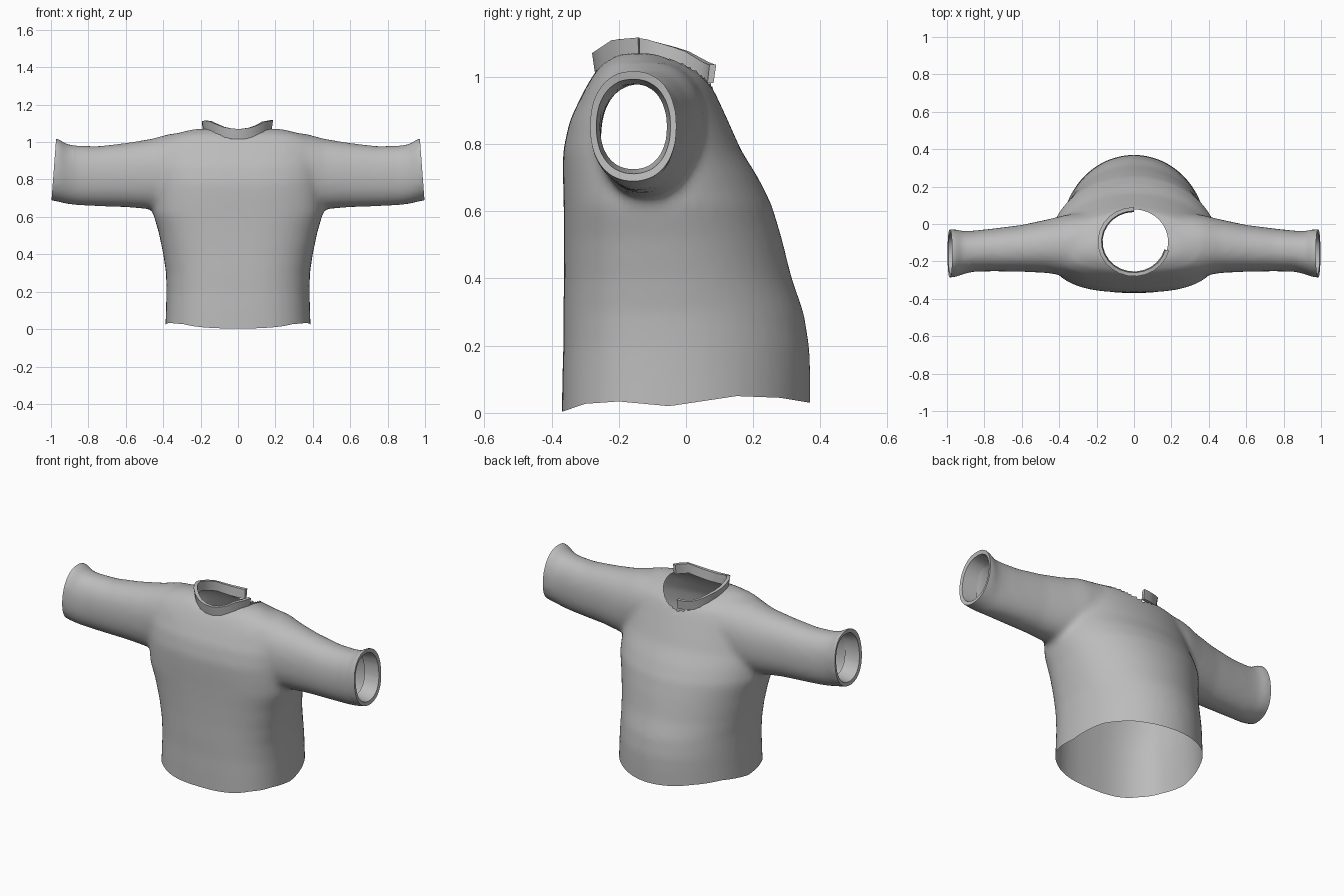
import bpy, bmesh, math
from mathutils import Vector

cube = bpy.data.objects.get("Cube")
if cube:
    bpy.data.objects.remove(cube, do_unlink=True)

grey = bpy.data.materials.new("grey cloth")
grey.use_nodes = True
colour = (0.5, 0.5, 0.5, 1)
grey.diffuse_color = colour
grey.node_tree.nodes["Principled BSDF"].inputs["Base Color"].default_value = colour


def add_object(name, bm):
    mesh = bpy.data.meshes.new(name)
    bm.to_mesh(mesh)
    bm.free()
    mesh.materials.append(grey)
    obj = bpy.data.objects.new(name, mesh)
    bpy.context.collection.objects.link(obj)
    bpy.ops.object.select_all(action='DESELECT')
    obj.select_set(True)
    bpy.context.view_layer.objects.active = obj
    return obj


def interp(points, t):
    if t <= points[0][0]:
        return points[0][1]
    for (a, u), (b, v) in zip(points, points[1:]):
        if t <= b:
            return u + (v - u) * (t - a) / (b - a)
    return points[-1][1]


def spow(v, e):
    return math.copysign(abs(v) ** e, v)


def loft(bm, rings):
    """Closed solid through a list of rings."""
    rows = [[bm.verts.new(p) for p in ring] for ring in rings]
    n = len(rows[0])
    faces = [bm.faces.new(rows[0]), bm.faces.new(rows[-1])]
    for a, b in zip(rows, rows[1:]):
        for i in range(n):
            j = (i + 1) % n
            faces.append(bm.faces.new((a[i], a[j], b[j], b[i])))
    bmesh.ops.recalc_face_normals(bm, faces=faces)


ANGLES = [math.tau * i / 48 for i in range(48)]


def body_ring(z, front, back, half, mid):
    ring = []
    for a in ANGLES:
        s = math.sin(a)
        e = 1.0 if s > 0 else 0.75
        depth = back - mid if s > 0 else mid - front
        ring.append((half * spow(math.cos(a), e), mid + depth * spow(s, e), z))
    return ring


def sleeve_ring(side, x, top, bottom, front, back):
    return [(side * x, (front + back) / 2 + (back - front) / 2 * spow(math.cos(a), 0.9),
             (top + bottom) / 2 + (top - bottom) / 2 * spow(math.sin(a), 0.9)) for a in ANGLES]


# Torso: height, front, back, half width, widest depth
TORSO = [(-0.06, -0.37, 0.37, 0.39, -0.05), (0.1, -0.368, 0.37, 0.385, -0.05),
         (0.2, -0.365, 0.367, 0.383, -0.05), (0.3, -0.365, 0.35, 0.385, -0.06),
         (0.4, -0.363, 0.315, 0.4, -0.07), (0.52, -0.363, 0.285, 0.425, -0.09),
         (0.62, -0.364, 0.255, 0.455, -0.11), (0.7, -0.366, 0.215, 0.455, -0.12),
         (0.78, -0.366, 0.165, 0.45, -0.13), (0.87, -0.346, 0.125, 0.445, -0.14),
         (0.95, -0.308, 0.088, 0.44, -0.14), (1.0, -0.28, 0.06, 0.425, -0.14),
         (1.04, -0.25, 0.005, 0.35, -0.14), (1.07, -0.2, -0.07, 0.24, -0.14)]
# Sleeve: distance out, top, bottom, front, back
SLEEVE = [(0.25, 1.055, 0.69, -0.31, 0.06), (0.36, 1.045, 0.65, -0.28, 0.05),
          (0.46, 1.018, 0.64, -0.262, 0.025), (0.6, 0.995, 0.652, -0.255, -0.005),
          (0.75, 0.978, 0.657, -0.253, -0.024), (0.86, 0.981, 0.662, -0.255, -0.036),
          (0.92, 0.99, 0.67, -0.27, -0.038), (0.96, 1.02, 0.68, -0.287, -0.027),
          (1.05, 1.02, 0.7, -0.285, -0.03)]

bm = bmesh.new()
loft(bm, [body_ring(*row) for row in TORSO])
for side in (-1, 1):
    loft(bm, [sleeve_ring(side, *row) for row in SLEEVE])
shirt = add_object("shirt", bm)

# Fuse torso and sleeves into one even skin
remesh = shirt.modifiers.new("fuse", 'REMESH')
remesh.mode = 'VOXEL'
remesh.voxel_size = 0.016
bpy.ops.object.modifier_apply(modifier=remesh.name)

bm = bmesh.new()
bm.from_mesh(shirt.data)
for _ in range(5):
    bmesh.ops.smooth_vert(bm, verts=bm.verts, factor=0.5,
                          use_axis_x=True, use_axis_y=True, use_axis_z=True)


def cut(point, normal):
    bmesh.ops.bisect_plane(bm, geom=bm.verts[:] + bm.edges[:] + bm.faces[:],
                           plane_co=point, plane_no=normal, clear_outer=True)


# Open the hem and both sleeve ends
cut((0, 0, 0), (0, 0, -1))
for side in (-1, 1):
    cut((side * 0.985, 0, 0.85), (side, 0, 0.075))

# Open the neck and tidy its rim to an oval
NECK_Y, NECK_RX, NECK_RY = -0.095, 0.182, 0.173


def neck_distance(p):
    return math.hypot(p.x / NECK_RX, (p.y - NECK_Y) / NECK_RY)


hole = [f for f in bm.faces if f.normal.z > 0 and f.calc_center_median().z > 0.88
        and neck_distance(f.calc_center_median()) < 1]
bmesh.ops.delete(bm, geom=hole, context='FACES')
for v in bm.verts:
    if v.is_boundary and v.co.z > 0.88 and abs(v.co.x) < 0.3:
        d = neck_distance(v.co)
        v.co.x /= d
        v.co.y = NECK_Y + (v.co.y - NECK_Y) / d

# Wavy hem
HEM = [(-0.37, 0.003), (-0.3, 0.027), (-0.2, 0.034), (-0.05, 0.02),
       (0.15, 0.05), (0.28, 0.045), (0.37, 0.03)]
for v in bm.verts:
    if v.co.z < 0.2:
        v.co.z += interp(HEM, v.co.y) * (1 - v.co.z / 0.2)

# Cuffs folded back inside the sleeves
for side in (-1, 1):
    for shrink, inward in ((0.86, 0.004), (0.9, 0.09)):
        loop = [e for e in bm.edges if e.is_boundary
                and all(v.co.x * side > 0.93 for v in e.verts)]
        new = bmesh.ops.extrude_edge_only(bm, edges=loop)["geom"]
        verts = [g for g in new if isinstance(g, bmesh.types.BMVert)]
        centre = sum((v.co for v in verts), Vector()) / len(verts)
        for v in verts:
            v.co.y = centre.y + (v.co.y - centre.y) * shrink
            v.co.z = centre.z + (v.co.z - centre.z) * shrink
            v.co.x -= side * inward
bm.to_mesh(shirt.data)
bm.free()
bpy.ops.object.shade_smooth_by_angle(angle=math.radians(40))

# Collar band, open over one rear quarter
COLLAR = [(-0.28, 1.015), (-0.22, 1.055), (-0.14, 1.062), (0, 1.025), (0.08, 0.982)]
bm = bmesh.new()
rows = []
STEPS = 18
for i in range(STEPS + 1):
    a = math.radians(-15 - 255 * i / STEPS)
    c, s = math.cos(a), math.sin(a)
    low = interp(COLLAR, NECK_Y + 0.185 * s)
    row = []
    for r, h in ((0.004, 0), (0.012, 0.055), (-0.008, 0.055), (-0.014, 0)):
        row.append(bm.verts.new(((NECK_RX + r) * c, NECK_Y + (NECK_RY + r) * s, low + h)))
    rows.append(row)
for a, b in zip(rows, rows[1:]):
    for i in range(4):
        j = (i + 1) % 4
        bm.faces.new((a[i], a[j], b[j], b[i]))
bm.faces.new(rows[0])
bm.faces.new(rows[-1])
bmesh.ops.recalc_face_normals(bm, faces=bm.faces)
add_object("collar", bm)
bpy.ops.object.shade_smooth_by_angle(angle=math.radians(30))
